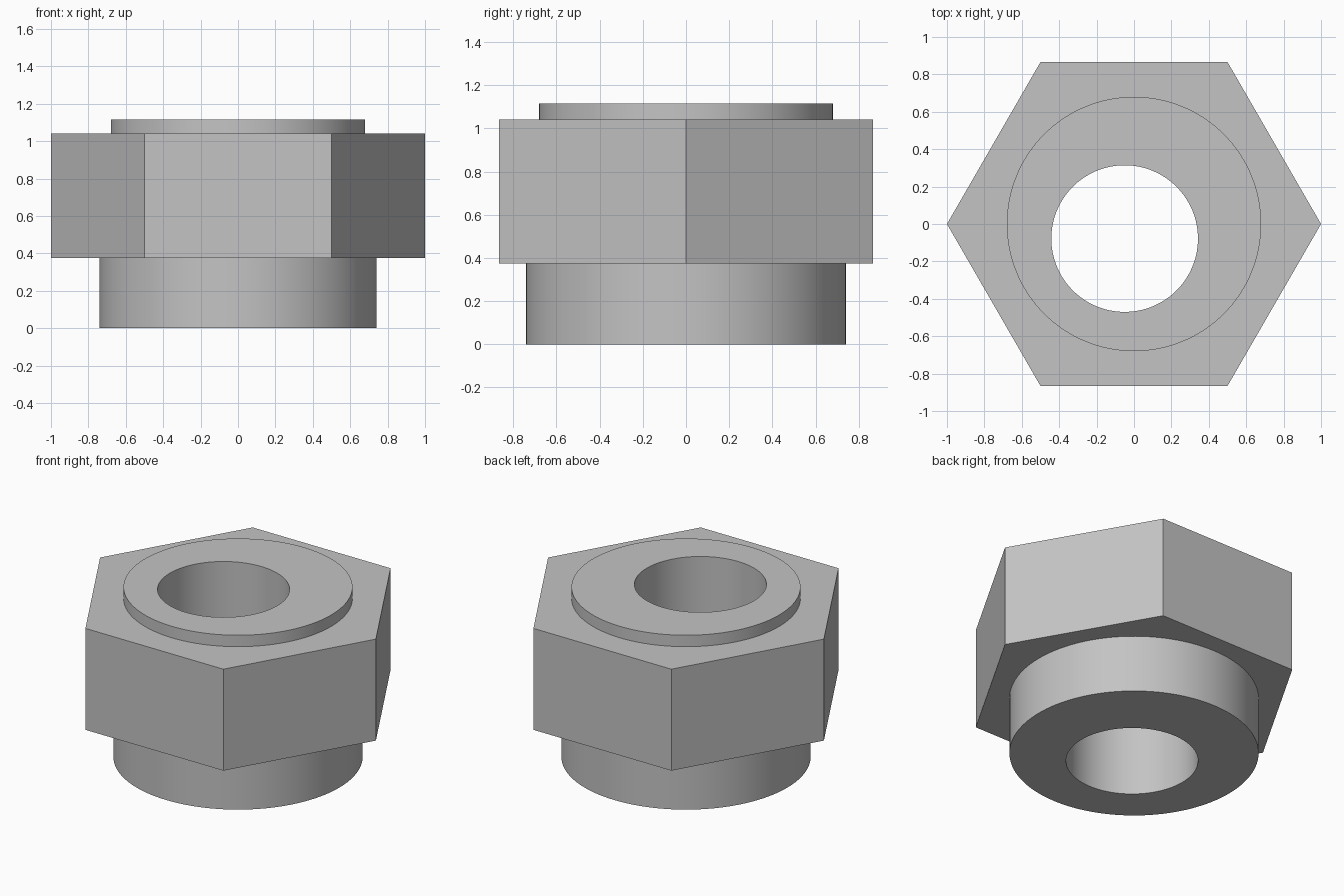
import bpy
import bmesh
from math import cos, sin, tau, radians

if "Cube" in bpy.data.objects:
    bpy.data.objects.remove(bpy.data.objects["Cube"], do_unlink=True)

steel = bpy.data.materials.new("grey_steel")
steel.use_nodes = True
colour = (0.55, 0.55, 0.55, 1)
steel.diffuse_color = colour
steel.node_tree.nodes["Principled BSDF"].inputs["Base Color"].default_value = colour


def prism(name, radius, bottom, top, sides=128, centre=(0, 0)):
    """Upright prism with its first corner on +x."""
    bm = bmesh.new()
    ring = [bm.verts.new((centre[0] + radius * cos(tau * i / sides),
                          centre[1] + radius * sin(tau * i / sides), bottom))
            for i in range(sides)]
    base = bm.faces.new(ring)
    cap = bmesh.ops.extrude_face_region(bm, geom=[base], use_keep_orig=True)
    for v in cap["geom"]:
        if isinstance(v, bmesh.types.BMVert):
            v.co.z = top
    bmesh.ops.recalc_face_normals(bm, faces=bm.faces)
    mesh = bpy.data.meshes.new(name)
    bm.to_mesh(mesh)
    bm.free()
    mesh.materials.append(steel)
    obj = bpy.data.objects.new(name, mesh)
    bpy.context.collection.objects.link(obj)
    return obj


def combine(target, other, operation):
    """Apply a boolean and discard the helper solid."""
    bpy.context.view_layer.objects.active = target
    mod = target.modifiers.new(operation, "BOOLEAN")
    mod.operation = operation
    mod.solver = "EXACT"
    mod.object = other
    bpy.ops.object.modifier_apply(modifier=mod.name)
    bpy.data.objects.remove(other, do_unlink=True)


# Hexagonal body, with the sleeve and collar reaching into it
nut = prism("hex_nut", 1.0, 0.375, 1.04, sides=6)
combine(nut, prism("lower_sleeve", 0.74, 0, 0.6), "UNION")
combine(nut, prism("top_collar", 0.68, 0.8, 1.115), "UNION")

# Off-centre through bore
bore = prism("bore_cutter", 0.392, -0.2, 1.4, centre=(-0.05, -0.078))
bore.hide_render = True
combine(nut, bore, "DIFFERENCE")

# Smooth round walls, crisp edges
bpy.ops.object.select_all(action="DESELECT")
nut.select_set(True)
bpy.context.view_layer.objects.active = nut
bpy.ops.object.shade_smooth_by_angle(angle=radians(30))
